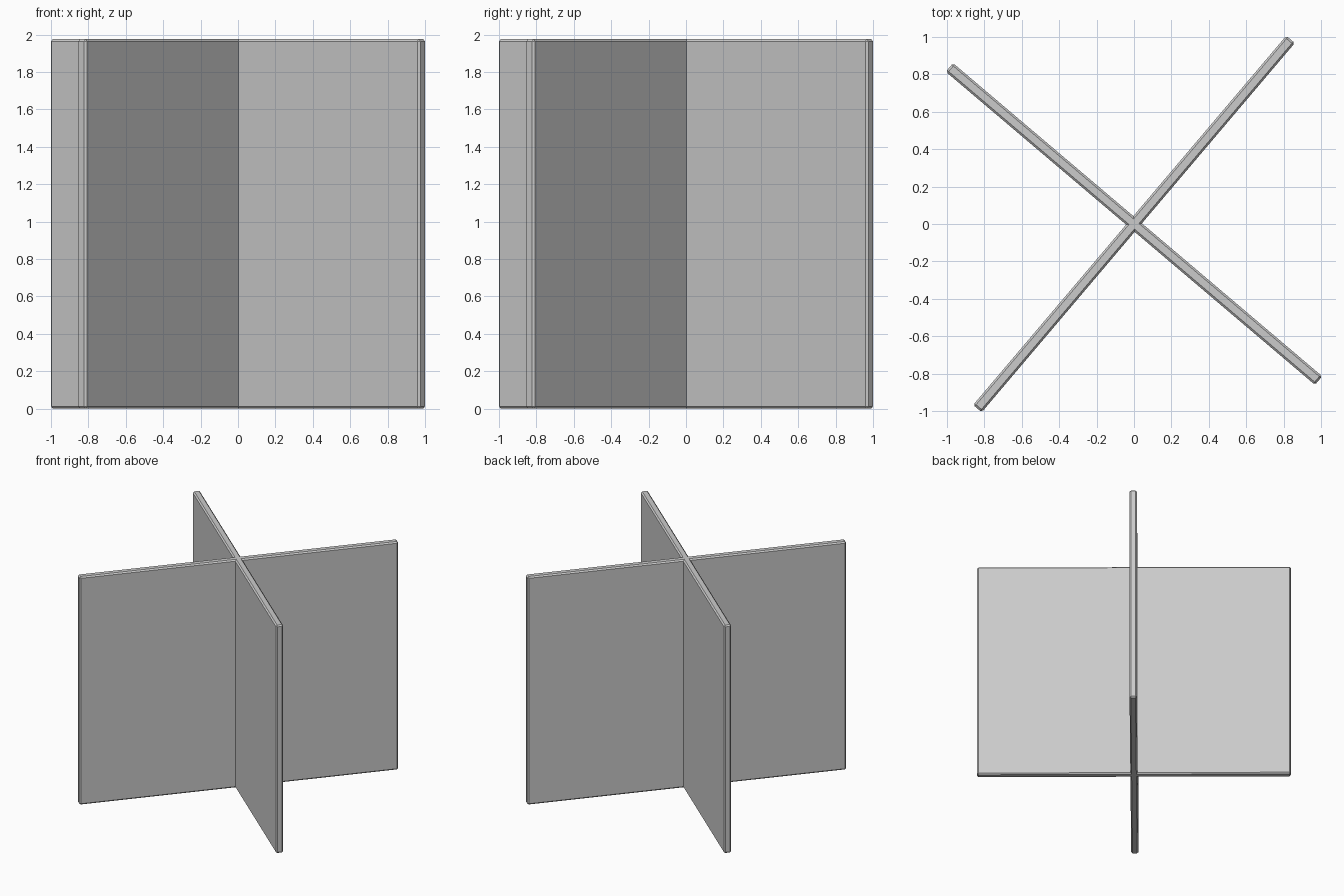
import bpy
import math

if "Cube" in bpy.data.objects:
    bpy.data.objects.remove(bpy.data.objects["Cube"])

LENGTH, THICK, HEIGHT, BEVEL = 2.588, 0.06, 1.975, 0.011
ANGLE = math.radians(49.7)


def panel(name, angle):
    """Upright slab with chamfered edges, turned about the centre axis."""
    bpy.ops.mesh.primitive_cube_add(size=1, location=(0, 0, HEIGHT / 2))
    ob = bpy.context.object
    ob.name = name
    ob.scale = (LENGTH, THICK, HEIGHT)
    bpy.ops.object.transform_apply(location=False, rotation=False, scale=True)
    ob.rotation_euler.z = angle
    mod = ob.modifiers.new("edge_chamfer", 'BEVEL')
    mod.width = BEVEL
    mod.segments = 1
    return ob


# Two crossing panels at right angles
panel("cross_panel_a", ANGLE)
panel("cross_panel_b", ANGLE + math.pi / 2)
